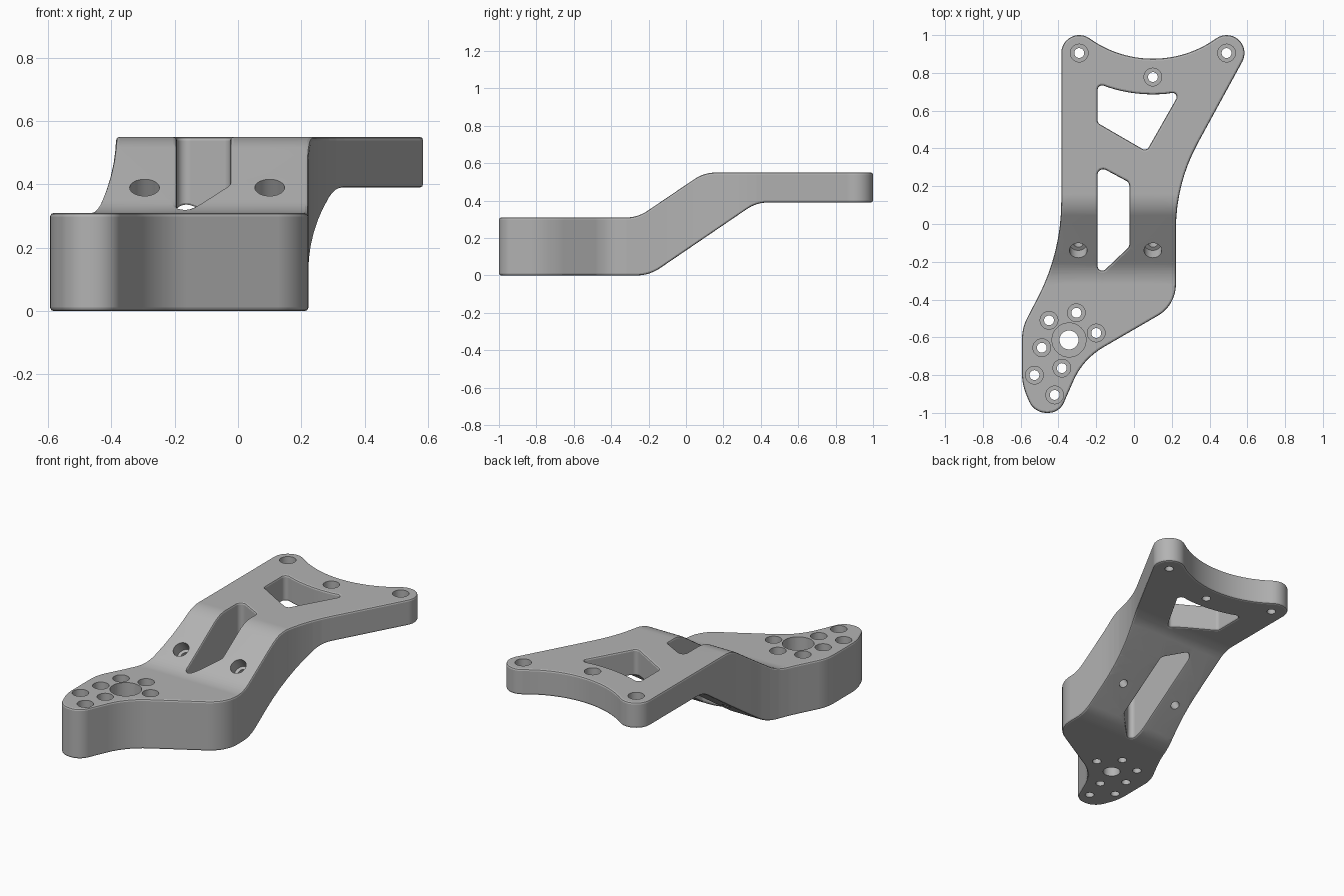
import bpy, bmesh, math
from mathutils import Vector, Matrix

if "Cube" in bpy.data.objects:
    bpy.data.objects.remove(bpy.data.objects["Cube"])

EDGE = 0.011  # rounding of the rims


def arc(cx, cy, r, a0, a1, n):
    """Points along an arc, angles in degrees."""
    angles = [math.radians(a0 + (a1 - a0) * i / n) for i in range(n + 1)]
    return [(cx + r * math.cos(a), cy + r * math.sin(a), 0) for a in angles]


def fillet(corners, closed=True, steps=8):
    """Round every corner (x, y, radius) and return 2D points."""
    out = []
    n = len(corners)
    for i, (x, y, r) in enumerate(corners):
        p = Vector((x, y))
        if r == 0 or (not closed and i in (0, n - 1)):
            out.append(p)
            continue
        u = (Vector(corners[i - 1][:2]) - p).normalized()
        v = (Vector(corners[(i + 1) % n][:2]) - p).normalized()
        half = u.angle(v) / 2
        centre = p + (u + v).normalized() * (r / math.sin(half))
        t = r / math.tan(half)
        a, b = p + u * t - centre, p + v * t - centre
        turn = a.angle_signed(b)
        for k in range(steps + 1):
            out.append(centre + Matrix.Rotation(-turn * k / steps, 2) @ a)
    return [q for i, q in enumerate(out) if (q - out[i - 1]).length > 1e-4]


def oriented(pts, ccw):
    area = sum(pts[i - 1].cross(p) for i, p in enumerate(pts))
    return pts if (area > 0) == ccw else pts[::-1]


# Plan outline: rear lobes, flank, then foot
outline = arc(-0.29, 0.905, 0.095, 180, 54.5, 12)
outline += arc(0.1, 1.451, 0.576, 234.5, 305.5, 24)
outline += arc(0.49, 0.905, 0.095, 125.5, -28.6, 14)
outline += [(0.222, 0.215, 0.95), (0.222, -0.43, 0.19), (-0.27, -0.715, 0.38),
            (-0.395, -1.0, 0.09), (-0.53, -1.0, 0.1), (-0.593, -0.85, 0.3),
            (-0.593, -0.55, 0.25), (-0.385, -0.15, 1.1)]

# Windows
rear_window = [(-0.193, 0.745, 0.025)]
rear_window += arc(0.1, 1.451, 0.765, 252, 275, 8)
rear_window += [(0.245, 0.70, 0.022), (0.066, 0.385, 0.025), (-0.193, 0.535, 0.025)]
slope_window = [(-0.193, 0.31, 0.03), (-0.025, 0.22, 0.03),
                (-0.025, -0.12, 0.03), (-0.193, -0.28, 0.025)]

# Side profiles as (y, z)
top_line = fillet([(-1.1, 0.31, 0), (-0.258, 0.31, 0.2), (0.097, 0.55, 0.2), (1.1, 0.55, 0)], False)
low_line = fillet([(-1.1, 0, 0), (-0.196, 0, 0.22), (0.377, 0.39, 0.2), (1.1, 0.39, 0)], False)


def height(line, y):
    for a, b in zip(line, line[1:]):
        if y <= b.x:
            return a.y + (b.y - a.y) * (y - a.x) / (b.x - a.x)
    return line[-1].y


def inset(pts, d):
    out = []
    for i, p in enumerate(pts):
        a = (p - pts[i - 1]).normalized()
        b = (pts[(i + 1) % len(pts)] - p).normalized()
        t = (a + b).normalized()
        out.append(p + Vector((-t.y, t.x)) * d / max(t.dot(a), 0.5))
    return out


# Build a unit-thick plate with rounded rims
bm = bmesh.new()
caps = ([], [])
rounding = [(EDGE * (1 - math.sin(a)), EDGE * (1 - math.cos(a)))
            for a in (0, math.pi / 4, math.pi / 2)]
levels = rounding + [(d, 1 - z) for d, z in reversed(rounding)]
for corners, ccw in ((outline, True), (rear_window, False), (slope_window, False)):
    loop = oriented(fillet(corners), ccw)
    n = len(loop)
    rings = [[bm.verts.new((p.x, p.y, z)) for p in inset(loop, d)] for d, z in levels]
    for lo, hi in zip(rings, rings[1:]):
        for i in range(n):
            bm.faces.new((lo[i - 1], lo[i], hi[i], hi[i - 1]))
    for cap, ring in zip(caps, (rings[0], rings[-1])):
        cap.extend(bm.edges.get((ring[i - 1], ring[i])) for i in range(n))
for cap in caps:
    bmesh.ops.triangle_fill(bm, edges=cap, use_beauty=True, use_dissolve=False)

# Slice across and bend onto the side profiles
for p in top_line[1:-1] + low_line[1:-1]:
    bmesh.ops.bisect_plane(bm, geom=bm.verts[:] + bm.edges[:] + bm.faces[:], dist=1e-5,
                           plane_co=(0, p.x, 0), plane_no=(0, 1, 0))
for v in bm.verts:
    if v.co.z > 0.5:
        v.co.z = height(top_line, v.co.y) - (1 - v.co.z)
    else:
        v.co.z += height(low_line, v.co.y)
bmesh.ops.triangulate(bm, faces=[f for f in bm.faces if len(f.verts) > 4])
bmesh.ops.recalc_face_normals(bm, faces=bm.faces[:])

mesh = bpy.data.meshes.new("bracket_body")
bm.to_mesh(mesh)
bm.free()
body = bpy.data.objects.new("bracket_body", mesh)
bpy.context.collection.objects.link(body)

grey = bpy.data.materials.new("plain grey")
grey.use_nodes = True
grey.diffuse_color = (0.45, 0.45, 0.45, 1)
grey.node_tree.nodes["Principled BSDF"].inputs["Base Color"].default_value = grey.diffuse_color
mesh.materials.append(grey)


# Counterbored holes: a stepped cutter for each
def drill(cutter, origin, tilt, wide, narrow, depth):
    place = Matrix.Translation(origin) @ Matrix.Rotation(tilt, 4, 'X')
    steps = [(narrow, -0.7), (narrow, -depth), (wide, -depth), (wide, 0.2)]
    rings = []
    for r, z in steps:
        ring = bmesh.ops.create_circle(cutter, segments=32, radius=r,
                                       matrix=place @ Matrix.Translation((0, 0, z)))
        rings.append(ring["verts"])
    for lo, hi in zip(rings, rings[1:]):
        for i in range(32):
            cutter.faces.new((lo[i - 1], lo[i], hi[i], hi[i - 1]))
    cutter.faces.new(rings[0])
    cutter.faces.new(rings[-1])


cutter = bmesh.new()
foot_holes = [(-0.45, -0.51), (-0.305, -0.47), (-0.2, -0.577), (-0.488, -0.655),
              (-0.382, -0.763), (-0.527, -0.8), (-0.42, -0.905)]
for x, y in foot_holes:
    drill(cutter, (x, y, 0.31), 0, 0.047, 0.026, 0.2)
drill(cutter, (-0.344, -0.614, 0.31), 0, 0.09, 0.05, 0.2)
for x, y in [(-0.29, 0.905), (0.49, 0.905), (0.1, 0.778)]:
    drill(cutter, (x, y, 0.55), 0, 0.047, 0.026, 0.1)
for x in (-0.295, 0.1):
    drill(cutter, (x, -0.14, 0.39), math.atan(0.676), 0.047, 0.026, 0.07)
bmesh.ops.recalc_face_normals(cutter, faces=cutter.faces[:])
cut_mesh = bpy.data.meshes.new("hole_cutter")
cutter.to_mesh(cut_mesh)
cutter.free()
cut_mesh.materials.append(grey)
hole_cutter = bpy.data.objects.new("hole_cutter", cut_mesh)
bpy.context.collection.objects.link(hole_cutter)
hole_cutter.hide_render = True

bpy.context.view_layer.objects.active = body
body.select_set(True)
cut = body.modifiers.new("holes", 'BOOLEAN')
cut.operation = 'DIFFERENCE'
cut.solver = 'EXACT'
cut.object = hole_cutter
bpy.ops.object.modifier_apply(modifier=cut.name)
bpy.data.objects.remove(hole_cutter)

# Smooth curved walls, keep rims crisp
bpy.ops.object.shade_smooth_by_angle(angle=math.radians(20))
weighted = body.modifiers.new("clean_shading", 'WEIGHTED_NORMAL')
weighted.keep_sharp = True
